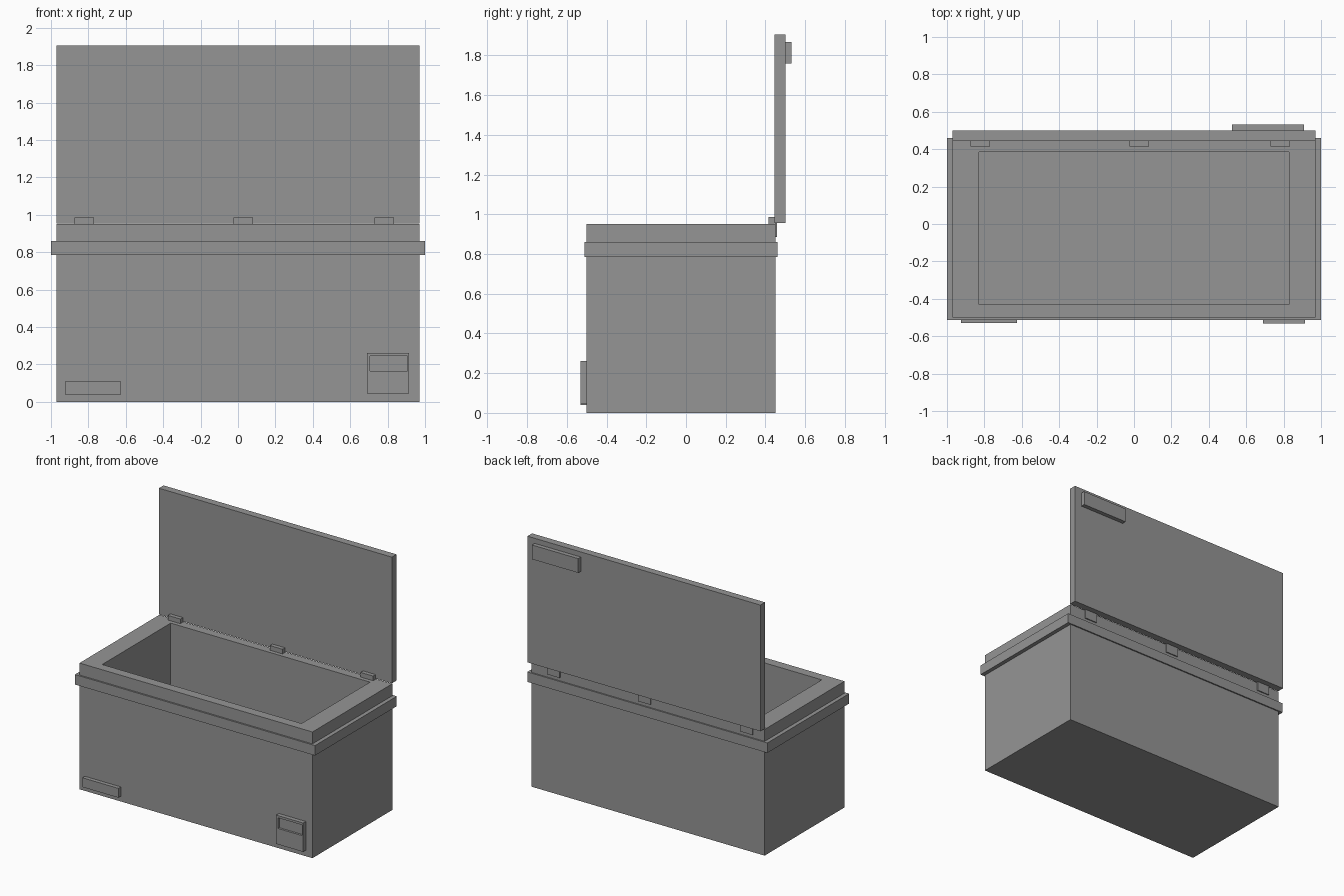
import bpy, bmesh

if "Cube" in bpy.data.objects:
    bpy.data.objects.remove(bpy.data.objects["Cube"])

grey = bpy.data.materials.new("grey")
grey.diffuse_color = (0.3, 0.3, 0.3, 1)
grey.use_nodes = True
grey.node_tree.nodes["Principled BSDF"].inputs["Base Color"].default_value = grey.diffuse_color


def block(name, x, y, z, pocket=None, side=None, depth=0.0):
    """Box from ranges; pocket sinks a rectangular recess into the top or front."""
    bm = bmesh.new()
    bmesh.ops.create_cube(bm, size=1)
    for v in bm.verts:
        v.co = [(r[0] + r[1]) / 2 + c * (r[1] - r[0]) for c, r in zip(v.co, (x, y, z))]
    if pocket:
        axis, sign = (2, 1) if side == "top" else (1, -1)
        face = next(f for f in bm.faces if f.normal[axis] * sign > 0.9)
        u, w = [a for a in range(3) if a != axis]
        bmesh.ops.inset_individual(bm, faces=[face], thickness=0.01)
        mid = face.calc_center_median()
        # place the inset rim on the pocket outline
        for v in face.verts:
            for a, r in zip((u, w), pocket):
                v.co[a] = r[0] if v.co[a] < mid[a] else r[1]
        new = bmesh.ops.extrude_discrete_faces(bm, faces=[face])["faces"][0]
        for v in new.verts:
            v.co[axis] -= sign * depth
    bmesh.ops.recalc_face_normals(bm, faces=bm.faces)
    mesh = bpy.data.meshes.new(name)
    bm.to_mesh(mesh)
    bm.free()
    mesh.materials.append(grey)
    obj = bpy.data.objects.new(name, mesh)
    bpy.context.collection.objects.link(obj)
    return obj


# Hollow chest
block("chest_body", (-0.97, 0.97), (-0.5, 0.45), (0, 0.95),
      ((-0.83, 0.83), (-0.43, 0.385)), "top", 0.85)

# Trim band: four bars around the body
for name, y in (("front_band", (-0.512, -0.5)), ("back_band", (0.45, 0.46))):
    block(name, (-1, 1), y, (0.785, 0.86))
for name, x in (("left_band", (-1, -0.97)), ("right_band", (0.97, 1))):
    block(name, x, (-0.5, 0.45), (0.785, 0.86))

# Raised lid with its handle
block("lid", (-0.97, 0.97), (0.445, 0.5), (0.955, 1.905))
block("lid_handle", (0.525, 0.91), (0.5, 0.532), (1.76, 1.867))

# Hinges: top leaf inside the lid, lower plate behind the rim
for i, cx in enumerate((-0.823, 0.028, 0.783)):
    block(f"hinge_leaf_{i}", (cx - 0.052, cx + 0.052), (0.415, 0.446), (0.95, 0.985))
    block(f"hinge_plate_{i}", (cx - 0.052, cx + 0.052), (0.448, 0.458), (0.885, 0.957))

# Front badge and control box with a recessed window
block("badge", (-0.925, -0.625), (-0.53, -0.5), (0.04, 0.11))
block("control_box", (0.69, 0.915), (-0.532, -0.5), (0.045, 0.262),
      ((0.705, 0.905), (0.165, 0.245)), "front", 0.016)
